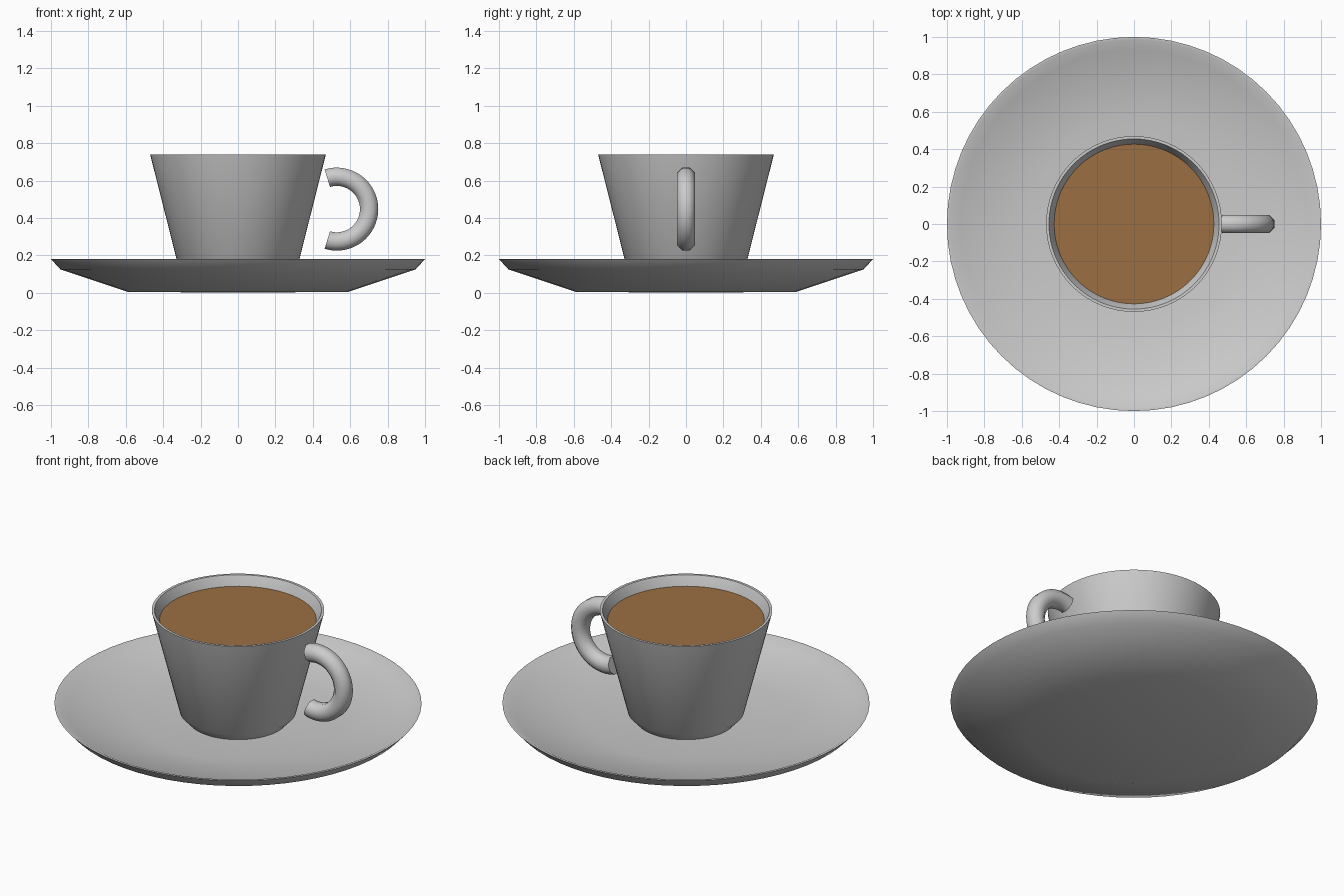
import bpy, bmesh
from math import sin, cos, pi, radians

if "Cube" in bpy.data.objects:
    bpy.data.objects.remove(bpy.data.objects["Cube"])


def finish(name, bm, angle=40):
    bmesh.ops.remove_doubles(bm, verts=bm.verts, dist=1e-5)
    bmesh.ops.recalc_face_normals(bm, faces=bm.faces)
    mesh = bpy.data.meshes.new(name)
    bm.to_mesh(mesh)
    bm.free()
    obj = bpy.data.objects.new(name, mesh)
    bpy.context.collection.objects.link(obj)
    bpy.ops.object.select_all(action='DESELECT')
    bpy.context.view_layer.objects.active = obj
    obj.select_set(True)
    bpy.ops.object.shade_smooth_by_angle(angle=radians(angle))
    return obj


def lathe(name, profile, steps=64):
    bm = bmesh.new()
    verts = [bm.verts.new((r, 0, z)) for r, z in profile]
    edges = [bm.edges.new(pair) for pair in zip(verts, verts[1:])]
    bmesh.ops.spin(bm, geom=verts + edges, cent=(0, 0, 0), axis=(0, 0, 1),
                   angle=2 * pi, steps=steps, use_merge=True)
    return finish(name, bm)


# saucer: flat base, sloping dish and steeper rim
lathe("saucer", [(0, 0), (0.59, 0.005), (0.95, 0.125), (1.0, 0.18),
                 (0.985, 0.18), (0.93, 0.15), (0.55, 0.09), (0, 0.085)])

# cup: tapered wall with chamfered foot and hollow inside
lathe("cup", [(0, 0.085), (0.27, 0.085), (0.317, 0.135), (0.47, 0.74),
              (0.455, 0.74), (0.425, 0.68), (0.295, 0.16), (0, 0.14)])

# coffee surface
bm = bmesh.new()
bmesh.ops.create_circle(bm, cap_ends=True, segments=64, radius=0.427)
coffee = finish("coffee", bm)
coffee.location.z = 0.684
brown = bpy.data.materials.new("coffee_brown")
brown.diffuse_color = (0.33, 0.16, 0.055, 1)
brown.use_nodes = True
brown.node_tree.nodes["Principled BSDF"].inputs["Base Color"].default_value = brown.diffuse_color
coffee.data.materials.append(brown)

# handle: eight-sided tube swept along an open arc
SIDES, STEPS, MAJOR, MINOR, SWEEP = 8, 32, 0.173, 0.053, radians(107)
bm = bmesh.new()
rings = []
for i in range(STEPS + 1):
    a = -SWEEP + 2 * SWEEP * i / STEPS
    ring = []
    for j in range(SIDES):
        t = 2 * pi * (j + 0.5) / SIDES
        r = MAJOR + MINOR * cos(t)
        ring.append(bm.verts.new((0.528 + r * cos(a), MINOR * sin(t), 0.447 + r * sin(a))))
    rings.append(ring)
for a, b in zip(rings, rings[1:]):
    for j in range(SIDES):
        k = (j + 1) % SIDES
        bm.faces.new((a[j], a[k], b[k], b[j]))
bm.faces.new(rings[0])
bm.faces.new(rings[-1])
finish("handle", bm, 50)
